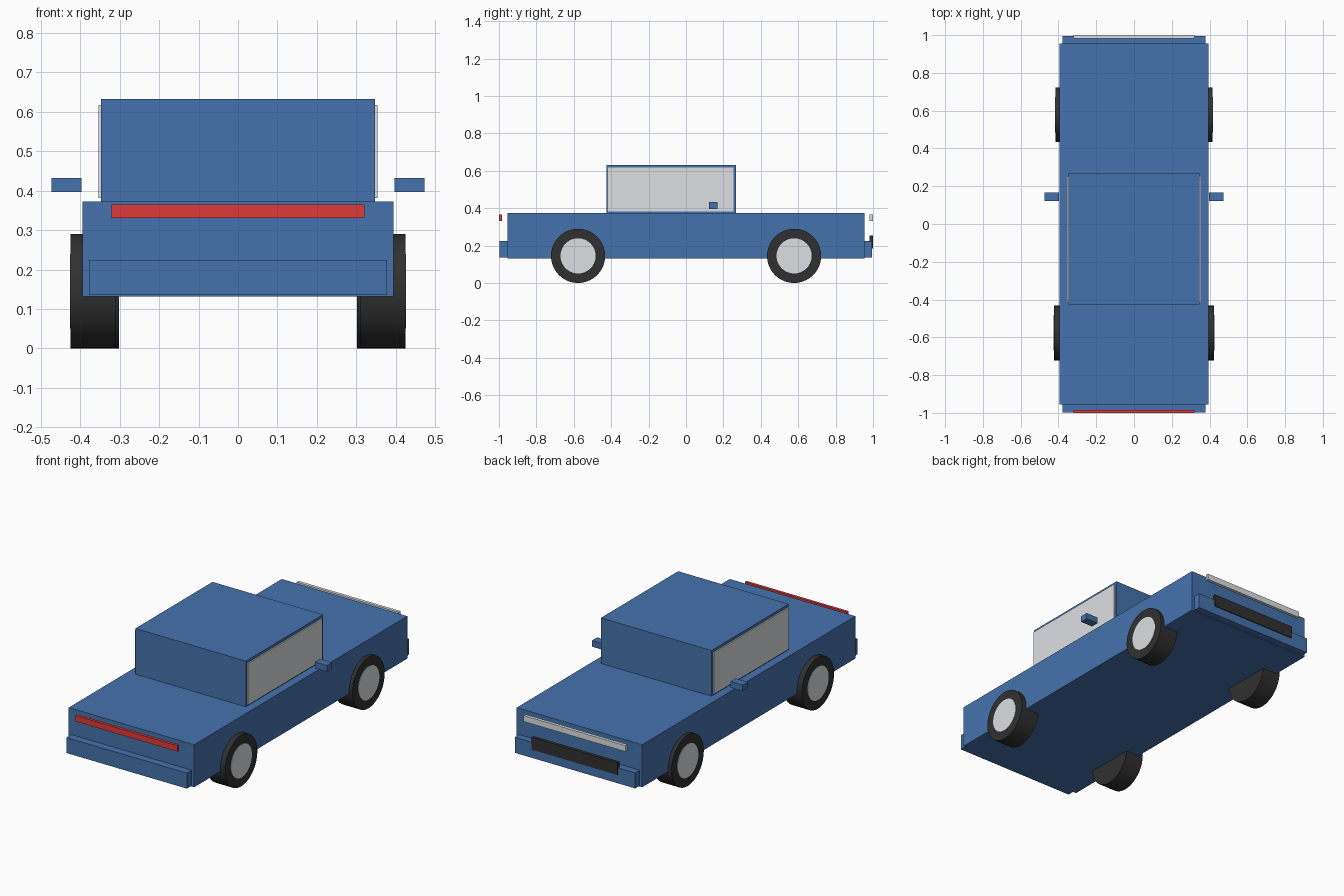
import bpy, math

if "Cube" in bpy.data.objects:
    bpy.data.objects.remove(bpy.data.objects["Cube"])


def material(name, rgb):
    m = bpy.data.materials.new(name)
    m.diffuse_color = (*rgb, 1)
    m.use_nodes = True
    m.node_tree.nodes["Principled BSDF"].inputs["Base Color"].default_value = m.diffuse_color
    return m


BLUE = material("blue_paint", (0.06, 0.17, 0.42))
RED = material("red_lens", (0.75, 0.04, 0.04))
DARK = material("dark_rubber", (0.03, 0.03, 0.03))
PALE = material("pale_glass", (0.72, 0.74, 0.77))


def box(name, lo, hi, mat):
    """Axis-aligned box between two corners."""
    mid = [(a + b) / 2 for a, b in zip(lo, hi)]
    bpy.ops.mesh.primitive_cube_add(size=1, location=mid)
    ob = bpy.context.object
    ob.name = name
    ob.scale = [b - a for a, b in zip(lo, hi)]
    bpy.ops.object.transform_apply(location=False, rotation=False, scale=True)
    ob.data.materials.append(mat)
    return ob


def disc(name, x0, x1, y, z, radius, mat):
    """Cylinder along x, from x0 to x1."""
    bpy.ops.mesh.primitive_cylinder_add(
        vertices=40, radius=radius, depth=abs(x1 - x0),
        location=((x0 + x1) / 2, y, z), rotation=(0, math.pi / 2, 0))
    ob = bpy.context.object
    ob.name = name
    ob.data.materials.append(mat)
    bpy.ops.object.shade_smooth_by_angle(angle=math.radians(35))
    return ob


# Body and cabin
box("body", (-0.394, -0.955, 0.132), (0.394, 0.955, 0.373), BLUE)
box("cabin", (-0.347, -0.425, 0.365), (0.347, 0.267, 0.632), BLUE)

# Bumpers at both ends
box("bumper_front", (-0.378, -0.998, 0.136), (0.378, -0.95, 0.224), BLUE)
box("bumper_back", (-0.378, 0.95, 0.136), (0.378, 0.995, 0.224), BLUE)

# Light bars stand clear of the body; grille overlaps the far bumper
box("red_light_bar", (-0.32, -1.0, 0.331), (0.32, -0.984, 0.365), RED)
box("white_light_bar", (-0.32, 0.982, 0.331), (0.32, 1.0, 0.365), PALE)
box("grille", (-0.27, 0.982, 0.185), (0.27, 1.0, 0.255), DARK)

for side, s in (("left", -1), ("right", 1)):
    # Side window panel
    xs = sorted((s * 0.34, s * 0.354))
    box("window_" + side, (xs[0], -0.417, 0.381), (xs[1], 0.253, 0.617), PALE)
    # Wing mirror
    xs = sorted((s * 0.397, s * 0.473))
    box("mirror_" + side, (xs[0], 0.122, 0.397), (xs[1], 0.168, 0.432), BLUE)
    # Tyres with hubcaps
    for end, y, outer in (("front", -0.577, 0.424), ("back", 0.578, 0.415)):
        disc(f"tyre_{end}_{side}", s * (outer - 0.113), s * outer,
             y, 0.145, 0.145, DARK)
        disc(f"hubcap_{end}_{side}", s * (outer - 0.03), s * (outer + 0.002),
             y, 0.145, 0.094, PALE)
